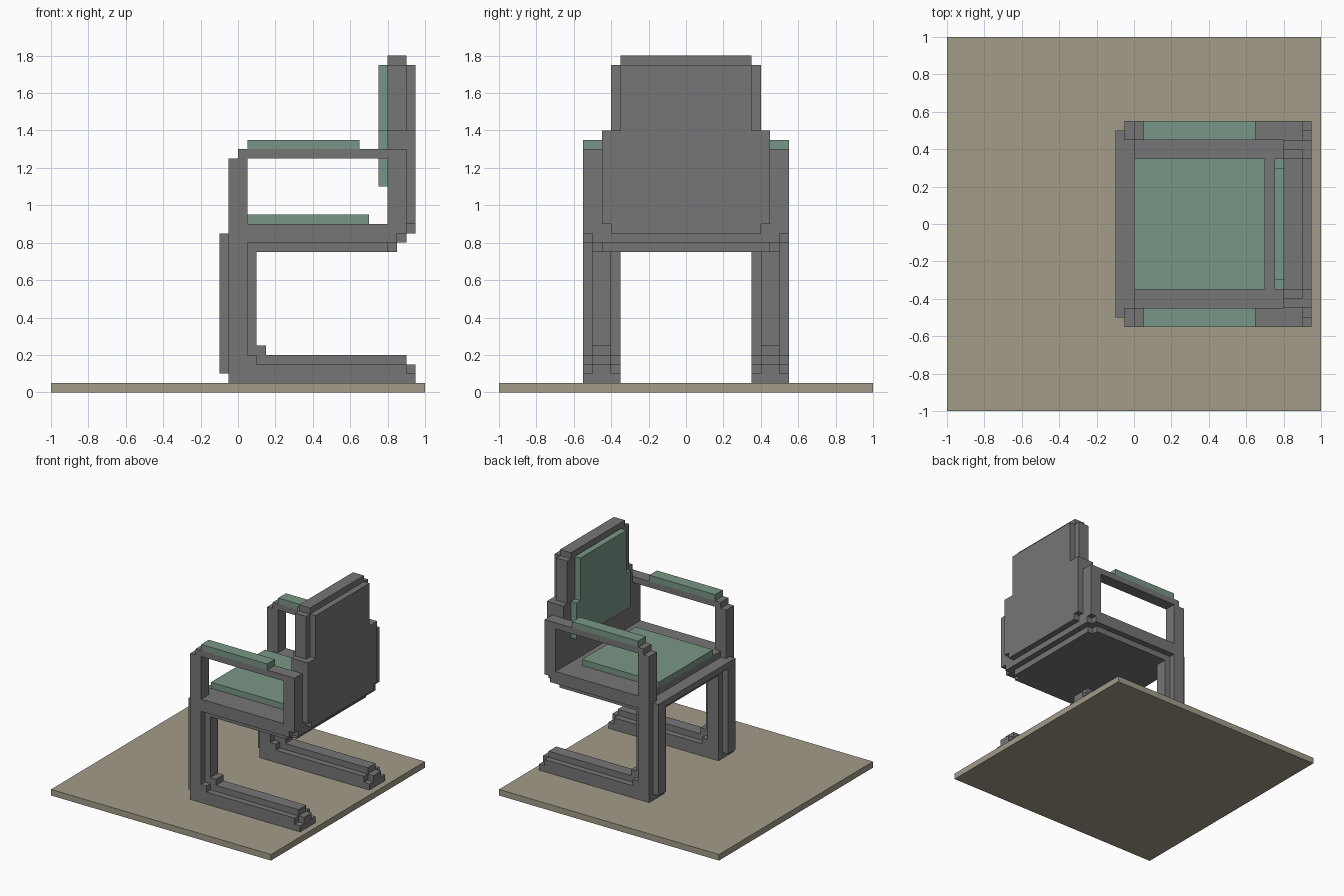
import bpy, bmesh


def material(name, rgb):
    m = bpy.data.materials.new(name)
    m.diffuse_color = (*rgb, 1)
    return m


GREY = material("frame grey", (0.18, 0.18, 0.18))
GREEN = material("cushion green", (0.19, 0.305, 0.24))
TAN = material("floor tan", (0.36, 0.33, 0.25))


def part(name, mat, boxes, mirror=False):
    """One object from boxes given as (x0, x1, y0, y1, z0, z1)."""
    bm = bmesh.new()
    for x0, x1, y0, y1, z0, z1 in boxes:
        verts = bmesh.ops.create_cube(bm, size=1)["verts"]
        for v in verts:
            v.co.x = x1 if v.co.x > 0 else x0
            v.co.y = y1 if v.co.y > 0 else y0
            v.co.z = z1 if v.co.z > 0 else z0
    me = bpy.data.meshes.new(name)
    bm.to_mesh(me)
    bm.free()
    me.materials.append(mat)
    ob = bpy.data.objects.new(name, me)
    bpy.context.collection.objects.link(ob)
    if mirror:
        mod = ob.modifiers.new("Mirror", "MIRROR")
        mod.use_axis = (False, True, False)
        mod.use_mirror_merge = False
    return ob


def sym(x0, x1, y, z0, z1):
    """Box centred on y = 0."""
    return (x0, x1, -y, y, z0, z1)


# Floor plate
part("floor_plate", TAN, [sym(-1, 1, 1, 0, 0.05)])

# Runners on the floor, with a raised ridge and stepped end
part("floor_runner", GREY, [
    (-0.05, 0.90, 0.35, 0.55, 0.05, 0.15),
    (0.05, 0.90, 0.40, 0.50, 0.15, 0.20),
    (0.90, 0.95, 0.35, 0.55, 0.05, 0.10),
    (0.90, 0.95, 0.40, 0.50, 0.10, 0.15),
    (0.05, 0.10, 0.35, 0.55, 0.15, 0.20),
    (0.05, 0.15, 0.40, 0.50, 0.20, 0.25),
], mirror=True)

# Upright front legs with ridges fore and aft
part("front_leg", GREY, [
    (-0.05, 0.05, 0.35, 0.55, 0.15, 0.80),
    (-0.10, -0.05, 0.40, 0.50, 0.10, 0.80),
    (0.05, 0.10, 0.40, 0.50, 0.25, 0.75),
], mirror=True)

# Seat slab, stepped around its underside
part("seat_frame", GREY, [
    sym(0.0, 0.85, 0.55, 0.80, 0.90),
    sym(-0.05, 0.0, 0.55, 0.80, 0.85),
    sym(-0.05, 0.80, 0.50, 0.75, 0.80),
    sym(0.80, 0.85, 0.45, 0.75, 0.80),
    sym(-0.10, -0.05, 0.50, 0.80, 0.85),
    sym(0.85, 0.90, 0.50, 0.80, 0.85),
    sym(0.85, 0.90, 0.55, 0.85, 0.90),
])
part("seat_cushion", GREEN, [sym(0.0, 0.70, 0.35, 0.90, 0.95)])

# Arms: front post, rail and rear post
part("arm_frame", GREY, [
    (-0.05, 0.05, 0.45, 0.55, 0.80, 1.25),
    (0.0, 0.80, 0.45, 0.55, 1.25, 1.30),
    (0.80, 0.90, 0.45, 0.55, 0.90, 1.30),
], mirror=True)
part("arm_pad", GREEN, [(0.05, 0.65, 0.45, 0.55, 1.30, 1.35)], mirror=True)

# Back panel, narrowing in steps towards the top
part("back_panel", GREY, [
    sym(0.80, 0.90, 0.45, 0.90, 1.40),
    sym(0.80, 0.90, 0.40, 1.40, 1.75),
    sym(0.80, 0.90, 0.35, 1.75, 1.80),
    sym(0.90, 0.95, 0.40, 0.85, 0.90),
    sym(0.90, 0.95, 0.45, 0.90, 1.40),
    sym(0.90, 0.95, 0.35, 1.40, 1.75),
])
part("back_cushion", GREEN, [
    sym(0.75, 0.80, 0.35, 1.10, 1.40),
    sym(0.75, 0.80, 0.30, 1.40, 1.75),
])
